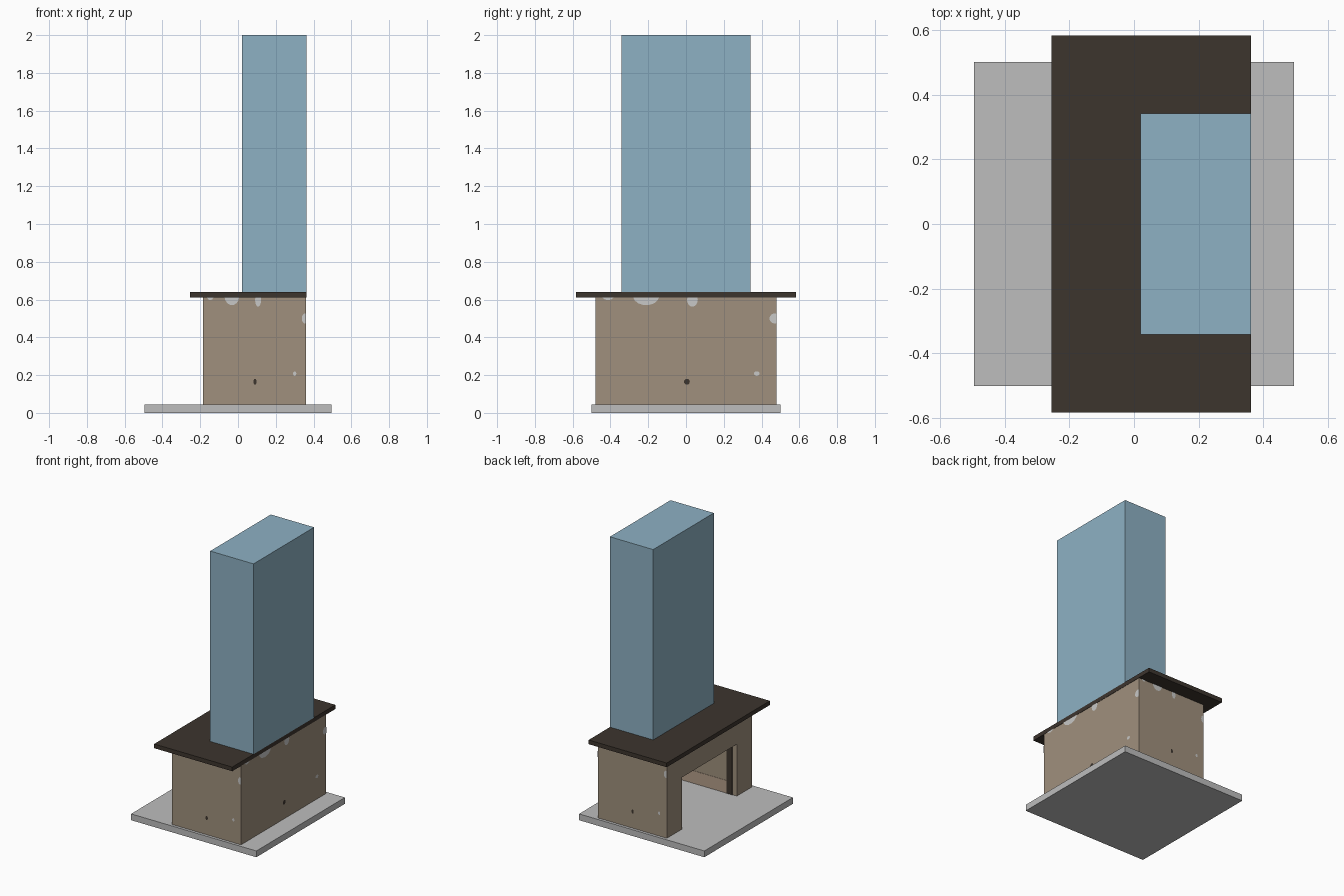
import bpy, bmesh, math
from mathutils import Vector

if "Cube" in bpy.data.objects:
    bpy.data.objects.remove(bpy.data.objects["Cube"])


def material(name, rgb):
    m = bpy.data.materials.new(name)
    m.diffuse_color = (*rgb, 1)
    m.use_nodes = True
    m.node_tree.nodes["Principled BSDF"].inputs["Base Color"].default_value = m.diffuse_color
    return m


BLUE = material("pale_blue", (0.27, 0.44, 0.55))
DARK = material("dark_brown", (0.046, 0.035, 0.027))
TAN = material("tan_stone", (0.35, 0.28, 0.205))
LIGHT_TAN = material("light_tan", (0.45, 0.34, 0.25))
GREY = material("hearth_grey", (0.51, 0.51, 0.51))
PALE = material("pale_grey", (0.58, 0.58, 0.57))


def box(name, mat, x, y, z):
    bm = bmesh.new()
    bmesh.ops.create_cube(bm, size=1)
    for v in bm.verts:
        v.co = Vector([(a + b) / 2 + c * (b - a) for (a, b), c in zip((x, y, z), v.co)])
    me = bpy.data.meshes.new(name)
    bm.to_mesh(me)
    bm.free()
    me.materials.append(mat)
    ob = bpy.data.objects.new(name, me)
    bpy.context.collection.objects.link(ob)
    return ob


# Main masses
box("hearth_slab", GREY, (-0.495, 0.495), (-0.5, 0.5), (0, 0.045))
box("mantel_shelf", DARK, (-0.255, 0.362), (-0.582, 0.582), (0.61, 0.64))
box("chimney_breast", BLUE, (0.02, 0.362), (-0.342, 0.342), (0.64, 2.0))

# Surround with the fire opening cut in its -x side
surround = box("fire_surround", TAN, (-0.185, 0.36), (-0.48, 0.48), (0.045, 0.61))
cutter = box("opening_cutter", TAN, (-0.4, 0.3), (-0.31, 0.31), (-0.1, 0.415))
cutter.hide_render = True
mod = surround.modifiers.new("opening", "BOOLEAN")
mod.operation = "DIFFERENCE"
mod.solver = "EXACT"
mod.object = cutter
bpy.context.view_layer.objects.active = surround
bpy.ops.object.modifier_apply(modifier=mod.name)
bpy.data.objects.remove(cutter)

# Dark strip and pale lower band on each jamb of the opening
for side, s in (("left", 1), ("right", -1)):
    y = sorted((s * 0.306, s * 0.312))
    box(side + "_jamb_strip", DARK, (-0.15, -0.105), y, (0.045, 0.413))
    y = sorted((s * 0.308, s * 0.312))
    box(side + "_jamb_band", LIGHT_TAN, (-0.104, 0.3), y, (0.045, 0.135))

# Worn patches: (u across wall, z, half width in u, half height, material)
PATCHES = [
    (0.07, 0.615, 0.03, 0.018, PALE), (0.28, 0.615, 0.07, 0.045, PALE),
    (0.535, 0.60, 0.03, 0.038, PALE), (0.99, 0.50, 0.03, 0.027, PALE),
    (0.89, 0.208, 0.016, 0.012, PALE), (0.505, 0.165, 0.016, 0.016, DARK),
]
WALLS = {
    "front": ((-0.185, -0.482), (0.36, -0.482)),
    "right": ((0.362, -0.48), (0.362, 0.48)),
    "back": ((0.36, 0.482), (-0.185, 0.482)),
}
for wall, (a, b) in WALLS.items():
    for i, (u0, z0, ru, rz, mat) in enumerate(PATCHES):
        pts = []
        for k in range(14):
            t = math.tau * k / 14
            u = min(max(u0 + ru * math.cos(t), 0), 1)
            z = min(z0 + rz * math.sin(t), 0.61)
            p = (a[0] + u * (b[0] - a[0]), a[1] + u * (b[1] - a[1]), z)
            if p not in pts:
                pts.append(p)
        me = bpy.data.meshes.new("patch")
        me.from_pydata(pts, [], [list(range(len(pts)))])
        me.materials.append(mat)
        ob = bpy.data.objects.new(f"{wall}_worn_patch_{i + 1}", me)
        bpy.context.collection.objects.link(ob)
